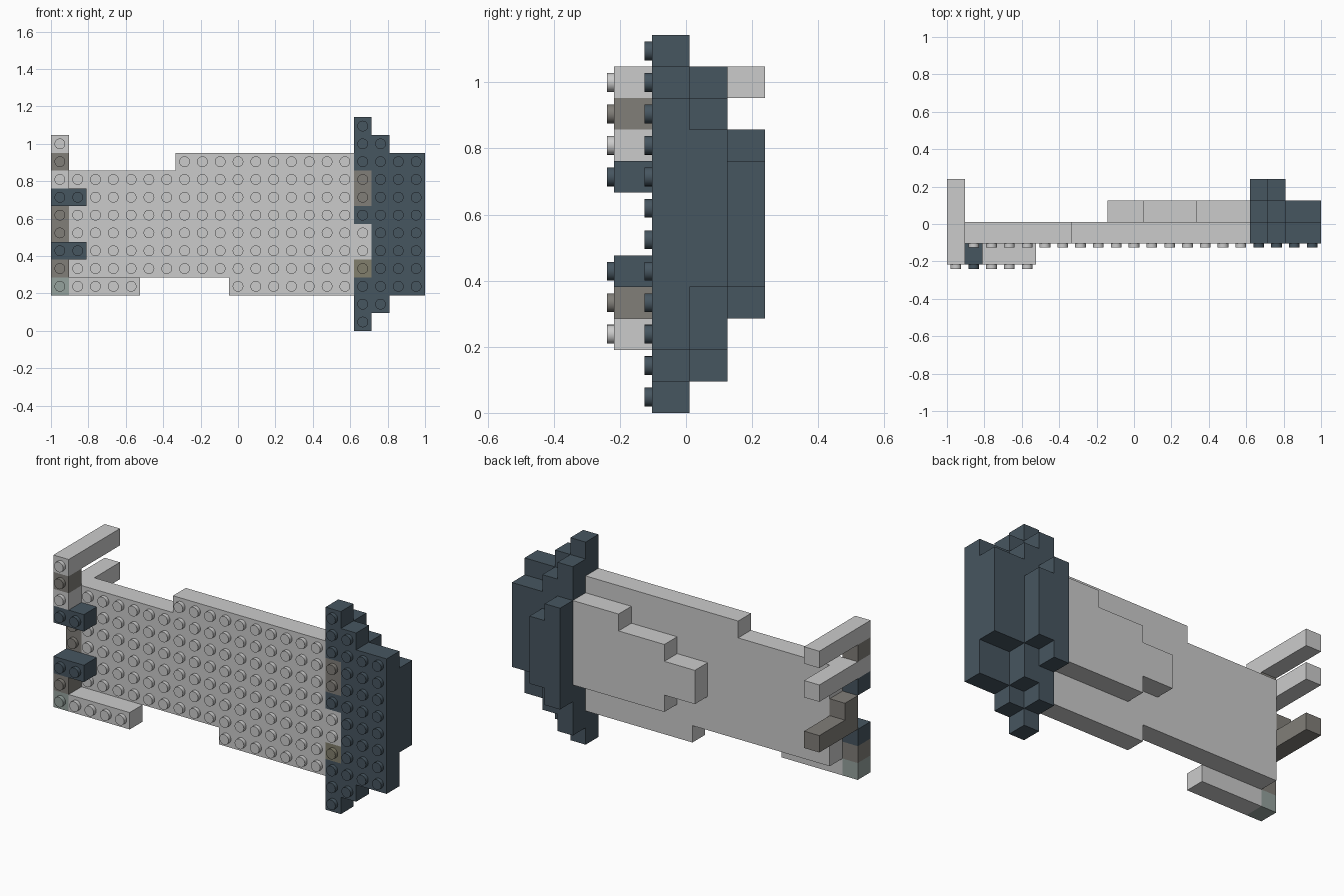
import bpy, bmesh
from mathutils import Matrix, Vector

if "Cube" in bpy.data.objects:
    bpy.data.objects.remove(bpy.data.objects["Cube"])

P = 2 / 21            # stud pitch
L = 0.1143            # layer thickness
S = 0.0217            # stud height
Y0 = -0.2178          # front of the foremost layer


def material(name, color):
    m = bpy.data.materials.new(name)
    m.diffuse_color = (*color, 1)
    m.use_nodes = True
    m.node_tree.nodes["Principled BSDF"].inputs["Base Color"].default_value = m.diffuse_color
    return m


DARK = material("dark_slate", (0.062, 0.092, 0.117))
BROWN = material("warm_grey", (0.22, 0.21, 0.19))
TAN = material("olive_grey", (0.22, 0.21, 0.15))
GREEN = material("green_grey", (0.30, 0.36, 0.34))


def finish(name, bm, mat):
    bmesh.ops.recalc_face_normals(bm, faces=bm.faces[:])
    me = bpy.data.meshes.new(name)
    bm.to_mesh(me)
    bm.free()
    if mat:
        me.materials.append(mat)
    ob = bpy.data.objects.new(name, me)
    bpy.context.collection.objects.link(ob)
    return ob


def add_stud(bm, c, r, y):
    rot = Matrix.Rotation(1.5707963, 4, 'X')
    loc = Matrix.Translation(Vector((-1 + (c + .5) * P, y - S / 2 + .002, (r + .5) * P)))
    before = set(bm.faces)
    bmesh.ops.create_cone(bm, cap_ends=True, segments=24, radius1=.0286,
                          radius2=.0286, depth=S + .004, matrix=loc @ rot)
    for f in bm.faces:
        if f not in before and len(f.verts) == 4:
            f.smooth = True


def block(name, runs, layer, depth=1, mat=None, studs=True, skip=()):
    """Extrude a stepped outline; runs = (first col, end col, first row, end row)."""
    low, high = [], []
    for c0, c1, r0, r1 in runs:
        low += [(c0, r0), (c1, r0)]
        high += [(c0, r1), (c1, r1)]
    pts = []
    for p in low + high[::-1]:
        if not pts or pts[-1] != p:
            pts.append(p)
    bm = bmesh.new()
    y = Y0 + layer * L
    face = bm.faces.new([bm.verts.new((-1 + c * P, y, r * P)) for c, r in pts])
    ext = bmesh.ops.extrude_face_region(bm, geom=[face], use_keep_orig=True)
    moved = [v for v in ext["geom"] if isinstance(v, bmesh.types.BMVert)]
    bmesh.ops.translate(bm, verts=moved, vec=(0, depth * L, 0))
    bmesh.ops.recalc_face_normals(bm, faces=bm.faces[:])
    if studs:
        for c0, c1, r0, r1 in runs:
            for c in range(c0, c1):
                for r in range(r0, r1):
                    if (c, r) not in skip:
                        add_stud(bm, c, r, y)
    return finish(name, bm, mat)


# Main plate and its stepped backing
block("main_plate", [(1, 7, 3, 9), (7, 10, 3, 10), (10, 17, 2, 10)], 1,
      skip={(1, 4), (1, 7)})
block("back_plate", [(9, 11, 5, 7), (11, 14, 4, 8), (14, 17, 4, 9)], 2, studs=False)

# Left end: prongs running backwards, front tiles and the lower arm
block("upper_prong", [(0, 1, 10, 11)], 0, 4)
block("middle_prong", [(0, 1, 8, 9)], 0, 4)
block("lower_prong", [(0, 1, 5, 6)], 1, 3, BROWN).name = "lower_prong_base"
block("inner_tile", [(0, 1, 6, 7)], 1, 1, BROWN)
block("upper_tile", [(0, 1, 9, 10)], 0, 1, BROWN)
block("lower_tile", [(0, 1, 3, 4)], 0, 1, BROWN)
block("arm_tip", [(0, 1, 2, 3)], 0, 1, GREEN)
block("lower_arm", [(1, 5, 2, 3)], 0)
for name, row in (("lower_clamp", 4), ("upper_clamp", 7)):
    block(name, [(0, 2, row, row + 1)], 0, 1, DARK)

# Right end: dark stepped body, front layer
block("end_body_front", [(18, 19, 1, 11), (19, 21, 2, 10)], 1, 1, DARK)
for name, r0, r1, mat in (("rim_bottom", 0, 3, DARK), ("rim_tan", 3, 4, TAN),
                          ("rim_light", 4, 6, None), ("rim_middle", 6, 7, DARK),
                          ("rim_brown", 7, 9, BROWN), ("rim_top", 9, 12, DARK)):
    block(name, [(17, 18, r0, r1)], 1, 1, mat)

# Right end: layers behind
block("end_body_middle", [(17, 18, 1, 11), (18, 19, 2, 10), (19, 21, 4, 9)], 2, 1, DARK, False)
block("end_body_back", [(17, 18, 3, 9), (18, 19, 4, 8)], 3, 1, DARK, False)
